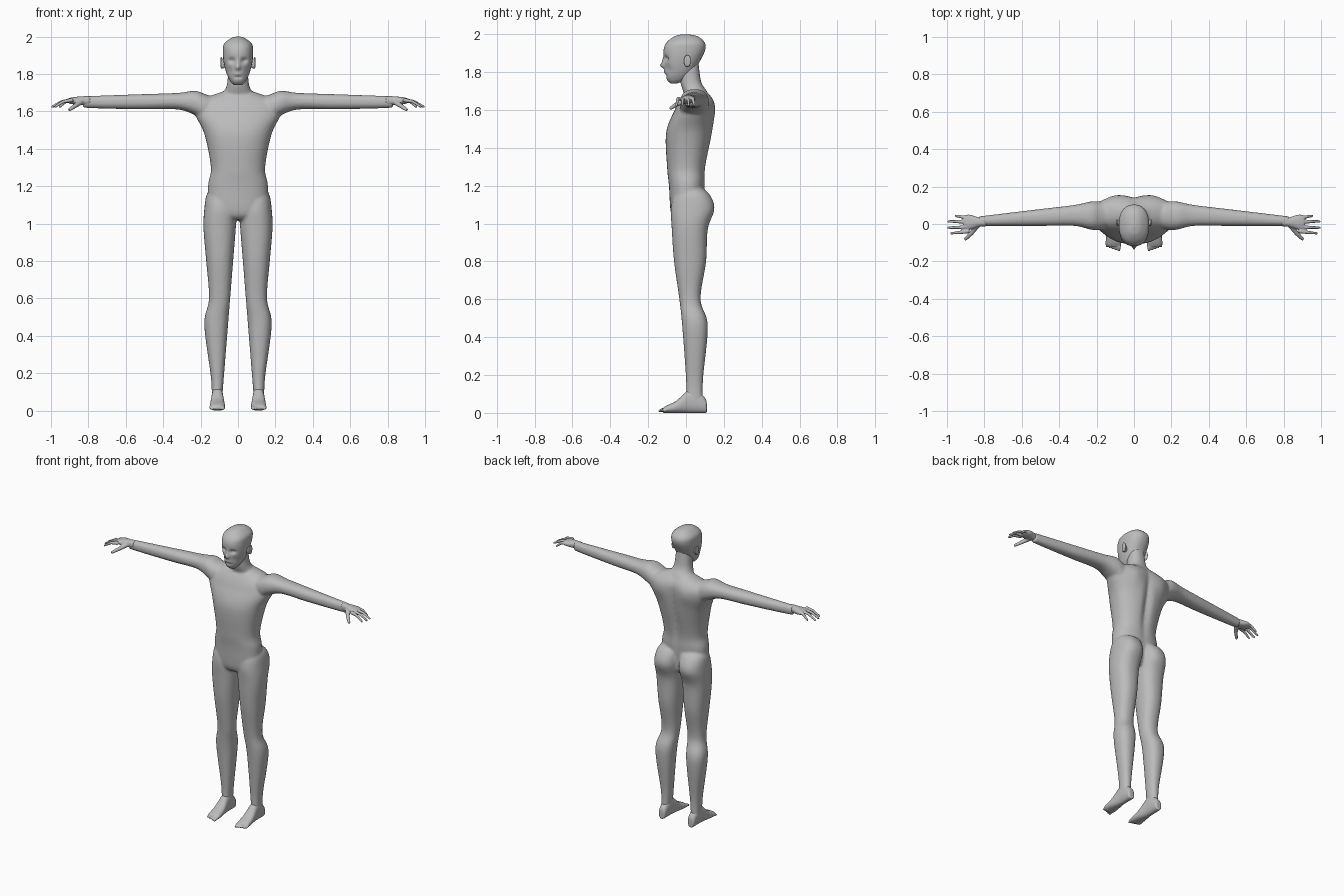
import bpy
import bmesh
import math
from mathutils import Vector

cube = bpy.data.objects.get("Cube")
if cube:
    bpy.data.objects.remove(cube)

grey = (0.5, 0.5, 0.5, 1)
skin = bpy.data.materials.new("plain_grey")
skin.use_nodes = True
skin.diffuse_color = grey
skin.node_tree.nodes["Principled BSDF"].inputs["Base Color"].default_value = grey


def spline(before, start, end, after, t):
    """Catmull-Rom value between start and end."""
    bend = 2 * before - 5 * start + 4 * end - after
    twist = 3 * (start - end) + after - before
    return start + t * (end - before + t * (bend + t * twist)) / 2


def superellipse(angle, power=2.3):
    """Point on a slightly squared unit circle."""
    return [math.copysign(abs(f) ** (2 / power), f) for f in (math.cos(angle), math.sin(angle))]


def loft(bm, axis, rings, side=1, count=64, steps=8):
    """Skin smooth rings given as (position, u_min, u_max, v_min, v_max)."""
    last = len(rings) - 1
    dense = []
    for i in range(last):
        keys = [rings[max(0, i - 1)], rings[i], rings[i + 1], rings[min(last, i + 2)]]
        for step in range(steps):
            dense.append([spline(*values, step / steps) for values in zip(*keys)])
    dense.append(rings[last])
    loops = []
    for position, u_min, u_max, v_min, v_max in dense:
        loop = []
        for k in range(count):
            c, s = superellipse(math.tau * k / count)
            u = (u_min + u_max + (u_max - u_min) * c) / 2
            v = (v_min + v_max + (v_max - v_min) * s) / 2
            places = {"X": (position, u, v), "Y": (u, position, v), "Z": (u, v, position)}
            x, y, z = places[axis]
            loop.append(bm.verts.new((side * x, y, z)))
        loops.append(loop)
    for lower, upper in zip(loops, loops[1:]):
        for k in range(count):
            bm.faces.new((lower[k - 1], lower[k], upper[k], upper[k - 1]))
    bm.faces.new(loops[0])
    bm.faces.new(loops[-1])


def column(bm, rows):
    """Upright loft on the centre line from (z, half_width, front, back) rows."""
    loft(bm, "Z", [(z, -half, half, front, back) for z, half, front, back in rows])


def digit(bm, points, radius):
    """Finger or toe: tapered segments with round joints."""
    points = [Vector(p) for p in points]
    radii = [radius * (1 - i / 5) for i in range(len(points))]
    for point, size in zip(points, radii):
        joint = bmesh.ops.create_icosphere(bm, subdivisions=2, radius=size)["verts"]
        bmesh.ops.translate(bm, verts=joint, vec=point)
    for i, (start, end) in enumerate(zip(points, points[1:])):
        rod = bmesh.ops.create_cone(bm, cap_ends=True, segments=16, radius1=radii[i],
                                    radius2=radii[i + 1], depth=(end - start).length)["verts"]
        turn = (end - start).to_track_quat("Z", "Y")
        for vert in rod:
            vert.co = turn @ vert.co + (start + end) / 2


def sculpt(bm, x, z, width, height, shift, facing=-1):
    """Move the front (or back) surface along y around a pair of mirrored points."""
    for vert in bm.verts:
        across = (abs(vert.co.x) - x) / width
        along = (vert.co.z - z) / height
        depth = max(0, min(1, facing * vert.co.y * 20))
        vert.co.y += shift * depth * math.exp(-across * across - along * along)


def finish(name, bm, voxel=None, mirror=False):
    """Make a smooth object, optionally fusing its overlapping pieces."""
    bmesh.ops.recalc_face_normals(bm, faces=bm.faces)
    for face in bm.faces:
        face.smooth = True
    mesh = bpy.data.meshes.new(name)
    bm.to_mesh(mesh)
    bm.free()
    mesh.materials.append(skin)
    obj = bpy.data.objects.new(name, mesh)
    bpy.context.collection.objects.link(obj)
    if voxel:
        fuse = obj.modifiers.new("fuse", "REMESH")
        fuse.mode = "VOXEL"
        fuse.voxel_size = voxel
        fuse.use_smooth_shade = True
        relax = obj.modifiers.new("relax", "SMOOTH")
        relax.iterations = 4
    if mirror:
        obj.modifiers.new("mirror", "MIRROR")


# Torso with spine groove and shoulder blades
body = bmesh.new()
column(body, [
    (1.02, .07, -.05, .07), (1.06, .15, -.08, .09), (1.2, .16, -.09, .1),
    (1.3, .145, -.1, .105), (1.48, .18, -.105, .14), (1.6, .235, -.06, .15),
    (1.66, .2, -.03, .14), (1.71, .07, .01, .1)])
sculpt(body, 0, 1.45, .025, .2, -.02, facing=1)
sculpt(body, .1, 1.6, .05, .06, .01, facing=1)

# Neck
column(body, [(1.66, .1, 0, .13), (1.7, .077, -.015, .11), (1.75, .058, -.03, .08), (1.86, .05, -.04, .065)])

# Arms: shoulder, then an even taper to the wrist
arm = [(.1, 0, .11, 1.6, 1.67), (.17, -.03, .12, 1.55, 1.69), (.23, -.03, .12, 1.58, 1.71)]
arm += [(x, -.01, .14 - .12 * x, 1.61 + .02 * x ** 4, 1.71 - .035 * x) for x in (.32, .5, .7, .83)]

# Legs: (z, outer, front, back) from buttock to ankle, with a straight inner line
leg = [(z, max(.006, .09 - .08 * z), outer, front, back) for z, outer, front, back in [
    (1.2, .12, -.02, .06), (1.16, .165, -.06, .12), (1.08, .18, -.08, .15),
    (.97, .184, -.075, .115), (.8, .17, -.063, .106), (.6, .155, -.035, .077),
    (.46, .18, -.02, .115), (.18, .145, 0, .09), (.06, .14, 0, .09)]]
for side in (1, -1):
    loft(body, "X", arm, side)
    loft(body, "Z", leg, side)
finish("body", body, voxel=.008)

# Head with eye sockets, nose, cheeks, mouth and chin
head = bmesh.new()
column(head, [
    (1.74, .02, -.08, -.05), (1.76, .04, -.1, 0), (1.8, .06, -.11, .04), (1.86, .076, -.115, .075),
    (1.92, .081, -.118, .102), (1.96, .075, -.1, .097), (1.99, .04, -.06, .06), (2, .01, -.02, .01)])
sculpt(head, .033, 1.872, .016, .012, .018)
sculpt(head, 0, 1.835, .012, .014, -.022)
sculpt(head, 0, 1.86, .01, .02, -.01)
sculpt(head, .045, 1.815, .016, .025, .007)
sculpt(head, 0, 1.8, .02, .01, -.006)
sculpt(head, 0, 1.783, .02, .007, .006)
finish("head", head)

# Ears
ears = bmesh.new()
loft(ears, "X", [(.06, -.01, .01, 1.84, 1.87), (.08, -.01, .02, 1.83, 1.88),
                 (.09, -.01, .025, 1.83, 1.89), (.094, 0, .02, 1.84, 1.88)])
finish("ears", ears, mirror=True)

# Hands: palm from (x, half_width, half_thickness), four fingers and a thumb
hands = bmesh.new()
loft(hands, "X", [(x, .01 - half, .01 + half, 1.657 - thick, 1.657 + thick) for x, half, thick in [
    (.79, .022, .024), (.83, .026, .024), (.88, .04, .019), (.91, .036, .012)]])
for spread, reach in ((-.05, .978), (-.02, .993), (.014, .992), (.043, .953)):
    root = Vector((.89, spread * .8, 1.66))
    tip = Vector((reach, spread, 1.625))
    knuckle = (root + tip) / 2 + Vector((0, 0, .01))
    digit(hands, [root, knuckle, tip], .011)
digit(hands, [(.84, -.01, 1.65), (.87, -.05, 1.63), (.9, -.08, 1.61)], .015)
finish("hands", hands, voxel=.004, mirror=True)

# Feet: sole from (y, half_width, height) and five toes
feet = bmesh.new()
loft(feet, "Y", [(y, .11 - half, .11 + half, 0, height) for y, half, height in [
    (.11, .015, .05), (.1, .025, .08), (.05, .03, .125), (.01, .032, .12),
    (-.05, .039, .065), (-.1, .041, .04), (-.12, .034, .028)]])
for i in range(5):
    x = .08 + i / 60
    radius = .012 - i / 1000
    tip = i / 200 - .14
    digit(feet, [(x, -.1, .018), (x, tip + .015, .016), (x, tip, .01)], radius)
finish("feet", feet, voxel=.004, mirror=True)
